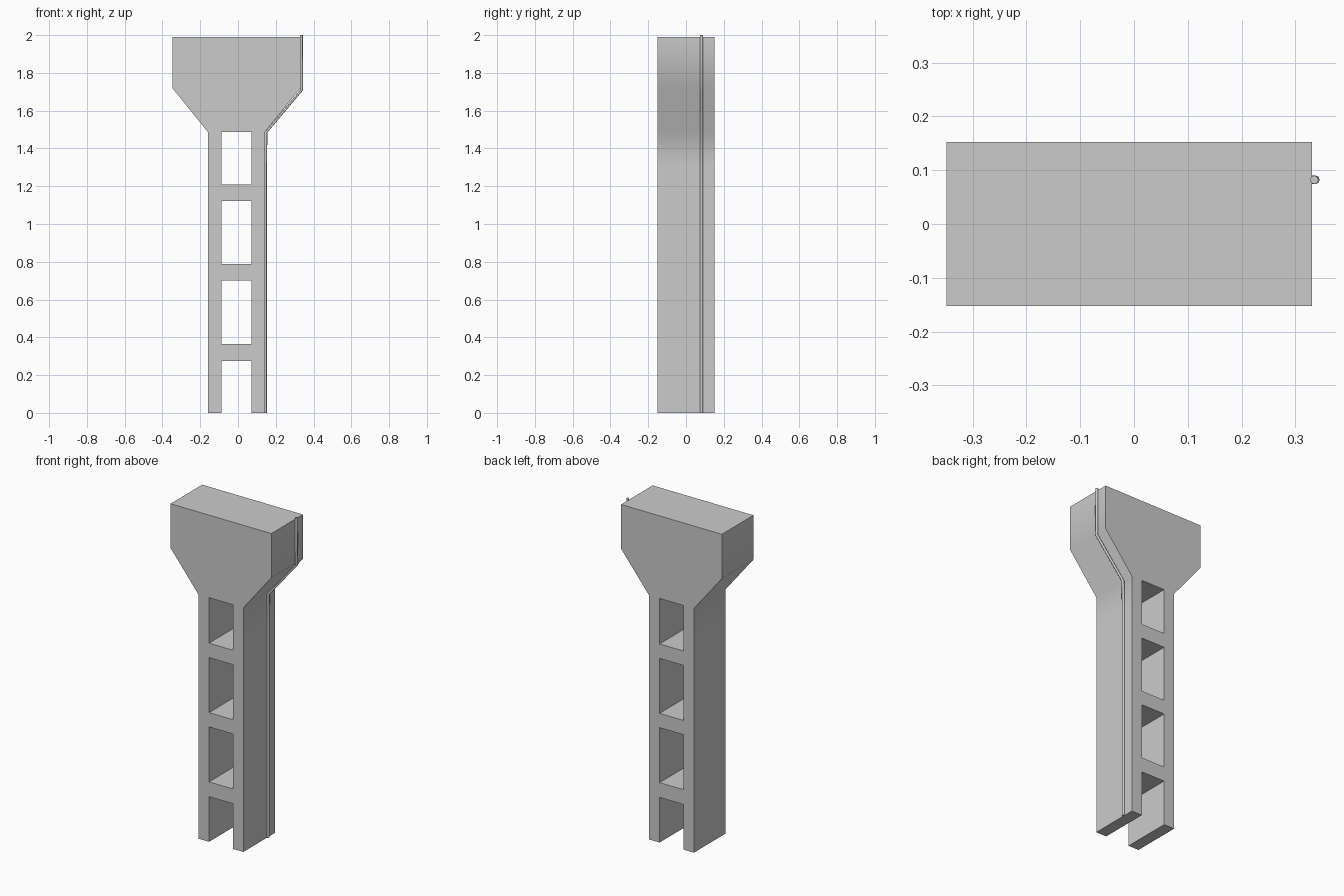
import bpy, bmesh, math

if "Cube" in bpy.data.objects:
    bpy.data.objects.remove(bpy.data.objects["Cube"])

CX = -0.0085     # pillar centre line
DEPTH = 0.304


def finish(bm, name, angle):
    bmesh.ops.recalc_face_normals(bm, faces=bm.faces[:])
    me = bpy.data.meshes.new(name)
    bm.to_mesh(me)
    bm.free()
    ob = bpy.data.objects.new(name, me)
    bpy.context.collection.objects.link(ob)
    bpy.ops.object.select_all(action='DESELECT')
    ob.select_set(True)
    bpy.context.view_layer.objects.active = ob
    bpy.ops.object.shade_smooth_by_angle(angle=math.radians(angle))
    return ob


# Pillar: rows of (height, outer half width, inner half width)
rows = [(z, 0.151, 0.08) for z in
        (0, 0.275, 0.365, 0.70, 0.787, 1.122, 1.21, 1.31, 1.487)]
rows += [(1.72, 0.3395, 0.08), (1.99, 0.3395, 0.08)]
openings = {0, 2, 4, 6, 7}   # row gaps left open between the legs

bm = bmesh.new()
grid = [[bm.verts.new((CX + x, -DEPTH / 2, z)) for x in (-o, -i, i, o)]
        for z, o, i in rows]
for r in range(len(grid) - 1):
    for c in range(3):
        if c == 1 and r in openings:
            continue
        a, b = grid[r], grid[r + 1]
        bm.faces.new((a[c], a[c + 1], b[c + 1], b[c]))
ext = bmesh.ops.extrude_face_region(bm, geom=bm.faces[:])
bmesh.ops.translate(bm, vec=(0, DEPTH, 0),
                    verts=[g for g in ext['geom'] if isinstance(g, bmesh.types.BMVert)])
finish(bm, "pillar", 50)

# Cable pipe: eight-sided tube following the right flank
path = [(0.145, 0), (0.145, 1.31), (0.148, 1.485), (0.337, 1.709), (0.335, 2.0)]
SIDES, RAD, PY = 8, 0.008, 0.082
bm = bmesh.new()
rings = []
for x, z in path:
    rings.append([bm.verts.new((x + RAD * math.cos(t), PY + RAD * math.sin(t), z))
                  for t in (2 * math.pi * k / SIDES for k in range(SIDES))])
for a, b in zip(rings, rings[1:]):
    for k in range(SIDES):
        n = (k + 1) % SIDES
        bm.faces.new((a[k], a[n], b[n], b[k]))
bm.faces.new(rings[0])
bm.faces.new(rings[-1])
finish(bm, "cable_pipe", 50)
